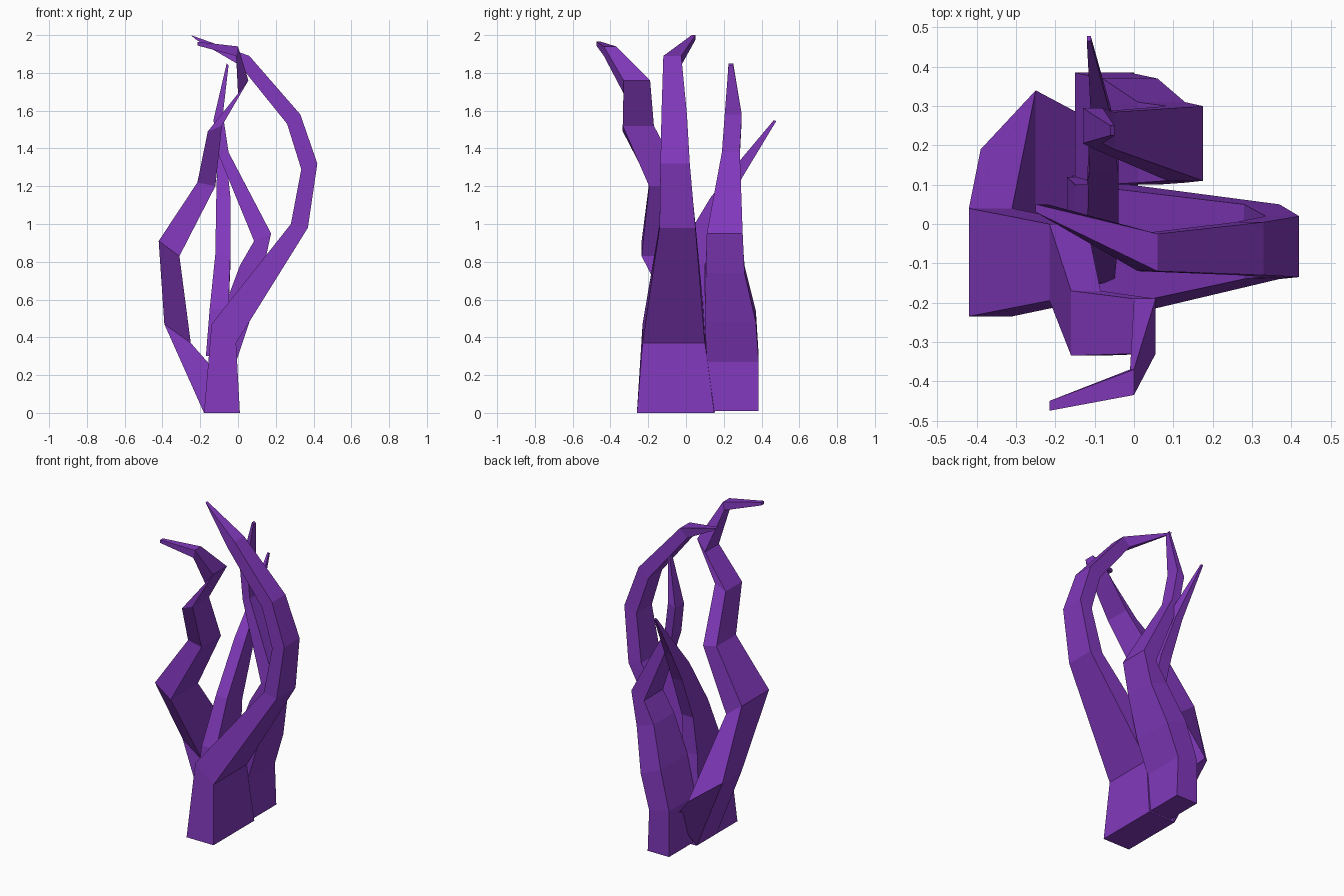
import bpy, bmesh

purple = bpy.data.materials.new("purple")
purple.diffuse_color = (0.22, 0.04, 0.5, 1)


def tendril(name, rings):
    """Four-sided tapering limb. Ring: left x,z, right x,z, front y, back y,
    optional z shift of the back corners, optional y shift of the right-back corner."""
    bm = bmesh.new()
    loops = []
    for r in rings:
        xl, zl, xr, zr, yf, yb = r[:6]
        tilt = r[6] if len(r) > 6 else 0
        skew = r[7] if len(r) > 7 else 0
        loops.append([bm.verts.new(p) for p in (
            (xl, yf, zl), (xr, yf, zr),
            (xr, yb + skew, zr + tilt), (xl, yb, zl + tilt))])
    for a, b in zip(loops, loops[1:]):
        for i in range(4):
            j = (i + 1) % 4
            bm.faces.new((a[i], a[j], b[j], b[i]))
    bm.faces.new(loops[0][::-1])
    bm.faces.new(loops[-1])
    bmesh.ops.recalc_face_normals(bm, faces=bm.faces)
    mesh = bpy.data.meshes.new(name)
    bm.to_mesh(mesh)
    bm.free()
    mesh.materials.append(purple)
    obj = bpy.data.objects.new(name, mesh)
    bpy.context.collection.objects.link(obj)


# large front limb sweeping right and curling back at the top
tendril("main_tendril", [
    (-.18, 0, .01, 0, -.26, .15),
    (-.14, .47, -.01, .37, -.23, .10),
    (.28, 1.0, .37, .98, -.14, .05),
    (.335, 1.29, .42, 1.32, -.135, .02),
    (.26, 1.53, .33, 1.58, -.13, .005),
    (.01, 1.84, .06, 1.89, -.12, -.025),
    (-.22, 1.975, -.25, 2.0, .03, .05),
])

# left limb that zigzags forward
tendril("left_tendril", [
    (-.18, 0, -.10, .2, -.05, .15, 0, .11),
    (-.39, .47, -.25, .37, 0, .19, 0, .15),
    (-.42, .91, -.31, .83, -.235, .04),
    (-.215, 1.22, -.12, 1.2, -.195, 0),
    (-.16, 1.49, -.085, 1.52, -.335, -.17),
    (0, 1.69, .055, 1.76, -.33, -.19),
    (-.01, 1.89, 0, 1.94, -.435, -.37),
    (-.215, 1.945, -.215, 1.965, -.475, -.45),
])

# back limb that bulges right then rises to a point
tendril("back_tendril", [
    (-.15, .01, 0, .01, .13, .385),
    (-.15, .3, -.01, .27, .11, .385),
    (-.08, .54, .06, .48, .10, .37),
    (.01, .78, .13, .74, .105, .31),
    (.085, .91, .175, .95, .11, .30),
    (-.10, 1.36, -.05, 1.38, .19, .285),
    (-.13, 1.55, -.08, 1.58, .205, .295),
    (-.06, 1.85, -.05, 1.84, .225, .25),
])

# thin inner limb with a tip leaning backward
tendril("inner_tendril", [
    (-.17, .3, -.06, .3, -.18, .12),
    (-.15, .55, -.05, .55, -.15, .10),
    (-.12, .84, -.04, .84, -.05, .10, -.06),
    (-.115, 1.14, -.04, 1.14, .13, .20, -.09),
    (-.11, 1.33, -.06, 1.33, .28, .30, -.08),
    (-.12, 1.55, -.11, 1.55, .465, .478, -.005),
])
